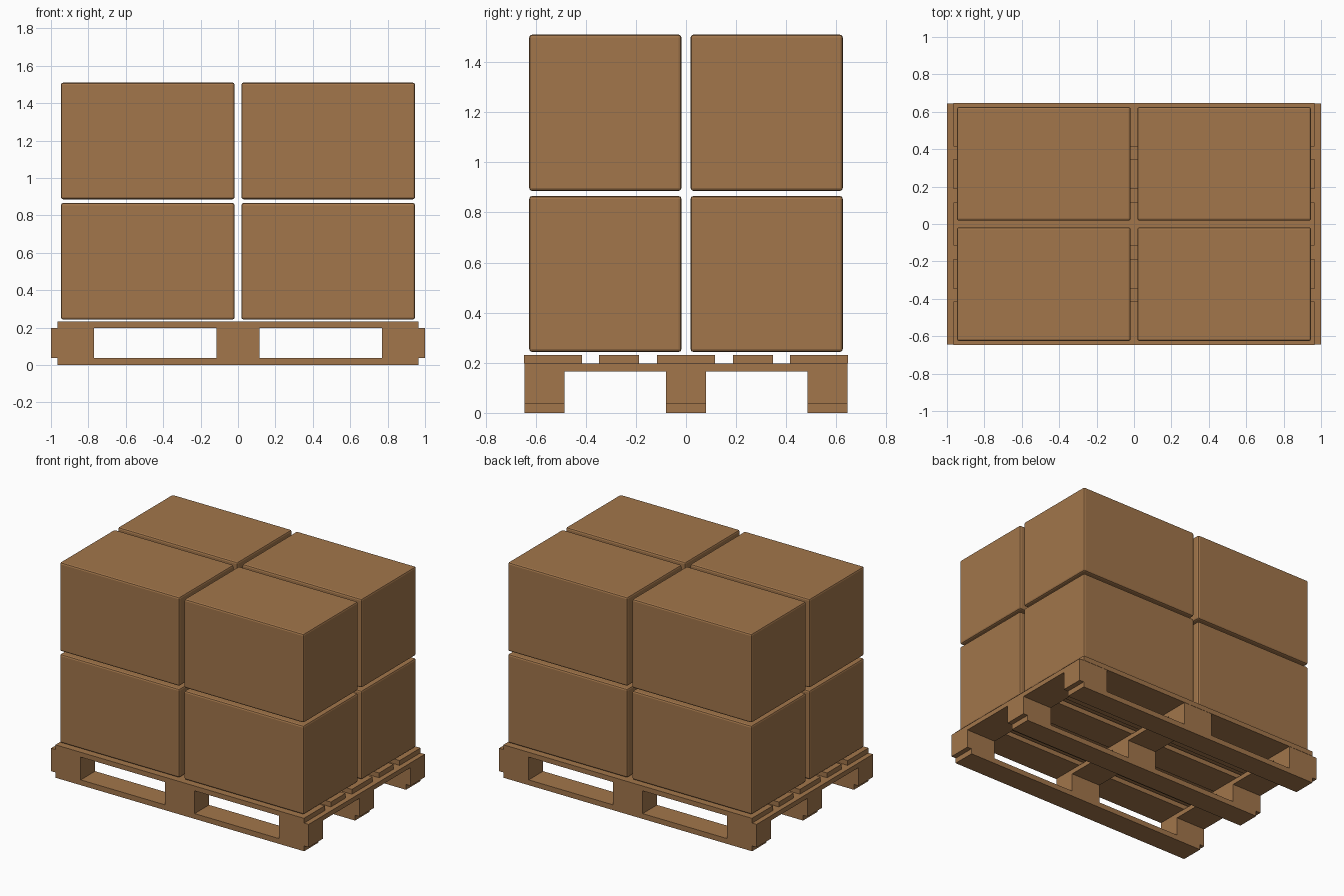
import bpy
import bmesh
from mathutils import Vector

if "Cube" in bpy.data.objects:
    bpy.data.objects.remove(bpy.data.objects["Cube"])


def material(name, rgb):
    m = bpy.data.materials.new(name)
    m.diffuse_color = (*rgb, 1)
    m.use_nodes = True
    m.node_tree.nodes["Principled BSDF"].inputs["Base Color"].default_value = m.diffuse_color
    return m


BROWN = material("cardboard and wood brown", (0.36, 0.18, 0.07))


def block(name, x, y, z, bevel=0):
    """Box spanning the (min, max) ranges, with optional rounded edges."""
    lo, hi = Vector((x[0], y[0], z[0])), Vector((x[1], y[1], z[1]))
    mesh = bpy.data.meshes.new(name)
    bm = bmesh.new()
    bmesh.ops.create_cube(bm, size=1)
    bmesh.ops.scale(bm, vec=hi - lo, verts=bm.verts)
    bm.to_mesh(mesh)
    bm.free()
    mesh.materials.append(BROWN)
    ob = bpy.data.objects.new(name, mesh)
    ob.location = (lo + hi) / 2
    bpy.context.collection.objects.link(ob)
    if bevel:
        mod = ob.modifiers.new("rounded edges", "BEVEL")
        mod.width = bevel
        mod.segments = 2
    return ob


SKID_Y = [(-0.645, -0.485), (-0.08, 0.08), (0.485, 0.645)]
CROSS_X = [(-1.0, -0.77), (-0.115, 0.115), (0.77, 1.0)]
DECK_Y = [(-0.647, -0.415), (-0.348, -0.187), (-0.115, 0.115),
          (0.187, 0.348), (0.415, 0.647)]

# Pallet: bottom skids with three spacer blocks on each
for y in SKID_Y:
    block("pallet_skid", (-0.965, 0.965), y, (0, 0.037))
    for x in CROSS_X:
        block("pallet_spacer", x, y, (0.037, 0.165))

# Pallet: cross boards, then deck boards on top
for x in CROSS_X:
    block("pallet_cross_board", x, (-0.645, 0.645), (0.165, 0.198))
for y in DECK_Y:
    block("pallet_deck_board", (-0.965, 0.965), y, (0.198, 0.232))

# Cartons: two layers of two by two
for z in [(0.243, 0.866), (0.886, 1.51)]:
    for x in [(-0.947, -0.018), (0.018, 0.947)]:
        for y in [(-0.626, -0.018), (0.018, 0.626)]:
            block("carton", x, y, z, bevel=0.012)
